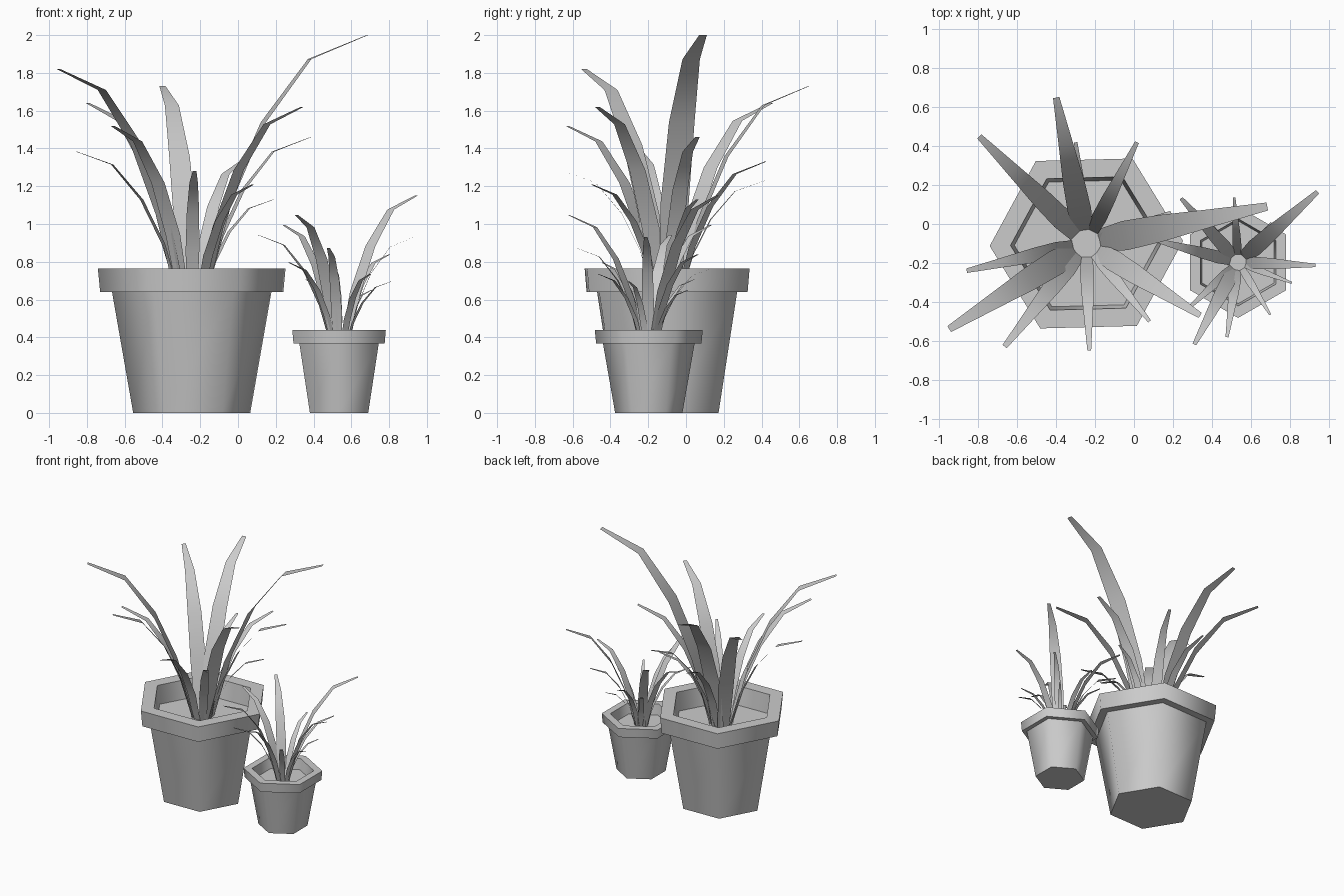
import bpy
import bmesh
from math import cos, sin, pi, radians
from mathutils import Vector, Matrix

cube = bpy.data.objects.get("Cube")
if cube:
    bpy.data.objects.remove(cube, do_unlink=True)

grey = bpy.data.materials.new("plain_grey")
grey.use_nodes = True
GREY = (0.6, 0.6, 0.6, 1)
grey.diffuse_color = GREY
grey.node_tree.nodes["Principled BSDF"].inputs["Base Color"].default_value = GREY

# Pot profile as (radius, height), from the base over the rim to the soil
POT = [(0.31, 0), (0.422, 0.64), (0.485, 0.64), (0.497, 0.765), (0.39, 0.765), (0.37, 0.62)]
SOIL_Z = 0.62
# Leaf shape as (outward fraction, height fraction, width per height)
LEAF = [(0, 0, 0.085), (0.15, 0.36, 0.11), (0.36, 0.665, 0.1),
        (0.645, 0.908, 0.068), (1, 1, 0.03)]
# Leaf tips relative to the pot axis
TIPS = [(0.93, 0.19, 2.0), (-0.155, 0.75, 1.73), (-0.55, 0.55, 1.64), (0.26, 0.52, 1.33),
        (-0.615, -0.14, 1.385), (-0.705, -0.44, 1.82), (-0.42, -0.53, 1.52),
        (0.015, -0.55, 1.28), (0.325, -0.40, 1.21), (0.585, -0.37, 1.62),
        (0.63, 0.16, 1.46), (0.435, 0.16, 1.13), (-0.055, 0.52, 1.23)]


def finish(name, bm, matrix, angle):
    bm.transform(matrix)
    mesh = bpy.data.meshes.new(name)
    bm.to_mesh(mesh)
    bm.free()
    mesh.materials.append(grey)
    ob = bpy.data.objects.new(name, mesh)
    bpy.context.collection.objects.link(ob)
    bpy.ops.object.select_all(action='DESELECT')
    ob.select_set(True)
    bpy.context.view_layer.objects.active = ob
    bpy.ops.object.shade_smooth_by_angle(angle=radians(angle))


def ring(bm, radius, z):
    return [bm.verts.new((radius * cos(i * pi / 3), radius * sin(i * pi / 3), z))
            for i in range(6)]


def pot(name, matrix):
    bm = bmesh.new()
    rings = [ring(bm, r, z) for r, z in POT]
    for a, b in zip(rings, rings[1:]):
        for i in range(6):
            j = (i + 1) % 6
            bm.faces.new((a[i], a[j], b[j], b[i]))
    bm.faces.new(rings[0][::-1])
    finish(name, bm, matrix, 65)


def soil(name, matrix):
    bm = bmesh.new()
    bm.faces.new(ring(bm, POT[-1][0], SOIL_Z))
    finish(name, bm, matrix, 30)


def leaves(name, matrix):
    bm = bmesh.new()
    for x, y, z in TIPS:
        tip = Vector((x, y, 0))
        out = tip.normalized()
        side = Vector((-out.y, out.x, 0))
        base = out * 0.07
        height = z - SOIL_Z
        last = None
        for f, h, w in LEAF:
            mid = base.lerp(tip, f) + Vector((0, 0, SOIL_Z + h * height))
            half = side * (w * height / 2)
            pair = [bm.verts.new(mid - half), bm.verts.new(mid + half)]
            if last:
                bm.faces.new((last[0], pair[0], pair[1], last[1]))
            last = pair
    finish(name, bm, matrix, 40)


# The small plant is a scaled copy, turned by half a pot side
for size, centre, scale, turn in (("large", (-0.245, -0.1, 0), 1, 1.5),
                                  ("small", (0.535, -0.197, 0), 0.575, 30)):
    place = Matrix.Translation(centre) @ Matrix.Scale(scale, 4)
    pot(size + "_pot", place @ Matrix.Rotation(radians(turn), 4, 'Z'))
    soil(size + "_soil", place @ Matrix.Rotation(radians(turn), 4, 'Z'))
    leaf_turn = 0 if size == "large" else 30
    leaves(size + "_leaves", place @ Matrix.Rotation(radians(leaf_turn), 4, 'Z'))
